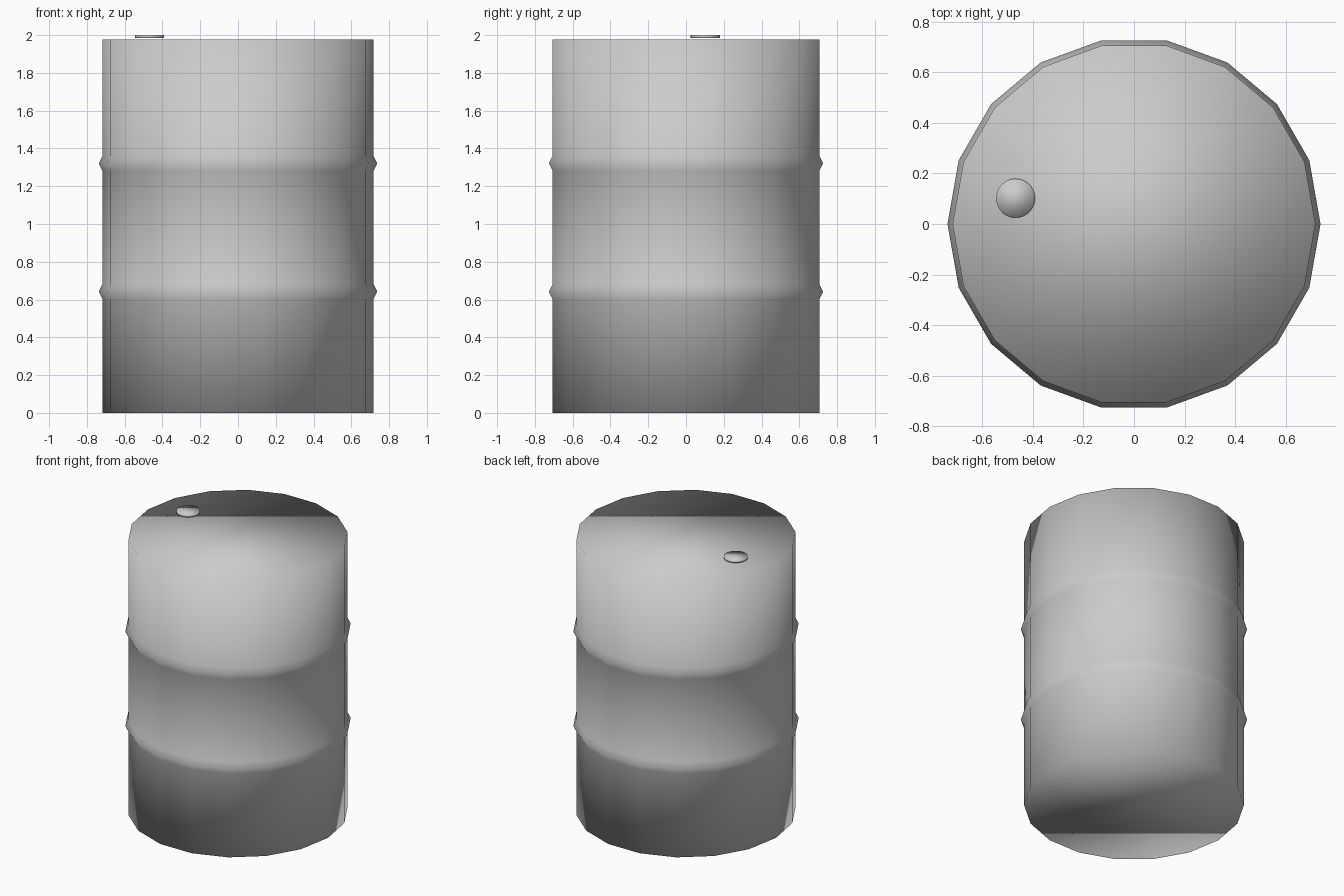
import bpy, bmesh
from math import cos, sin, tau

if "Cube" in bpy.data.objects:
    bpy.data.objects.remove(bpy.data.objects["Cube"])


def lathe(name, profile, sides, centre=(0, 0)):
    """Revolve (radius, z) points about z, close both ends, shade smooth."""
    bm = bmesh.new()
    rings = [[bm.verts.new((centre[0] + r * cos(tau * i / sides),
                            centre[1] + r * sin(tau * i / sides), z))
              for i in range(sides)] for r, z in profile]
    for low, high in zip(rings, rings[1:]):
        for i in range(sides):
            j = (i + 1) % sides
            bm.faces.new((low[i], low[j], high[j], high[i]))
    bm.faces.new(rings[0][::-1])
    bm.faces.new(rings[-1])
    for f in bm.faces:
        f.smooth = True
    mesh = bpy.data.meshes.new(name)
    bm.to_mesh(mesh)
    bm.free()
    obj = bpy.data.objects.new(name, mesh)
    bpy.context.collection.objects.link(obj)
    return obj


# Eighteen-sided drum with two raised hoops
R, HOOP, HALF = 0.717, 0.737, 0.04
profile = [(R, 0)]
for z in (0.642, 1.321):
    profile += [(R, z - HALF), (HOOP, z), (R, z + HALF)]
profile.append((R, 1.977))
lathe("drum_body", profile, 18)

# Small round plug just above the lid
lathe("filler_cap", [(0.077, 1.984), (0.077, 2.0)], 32, (-0.468, 0.102))
